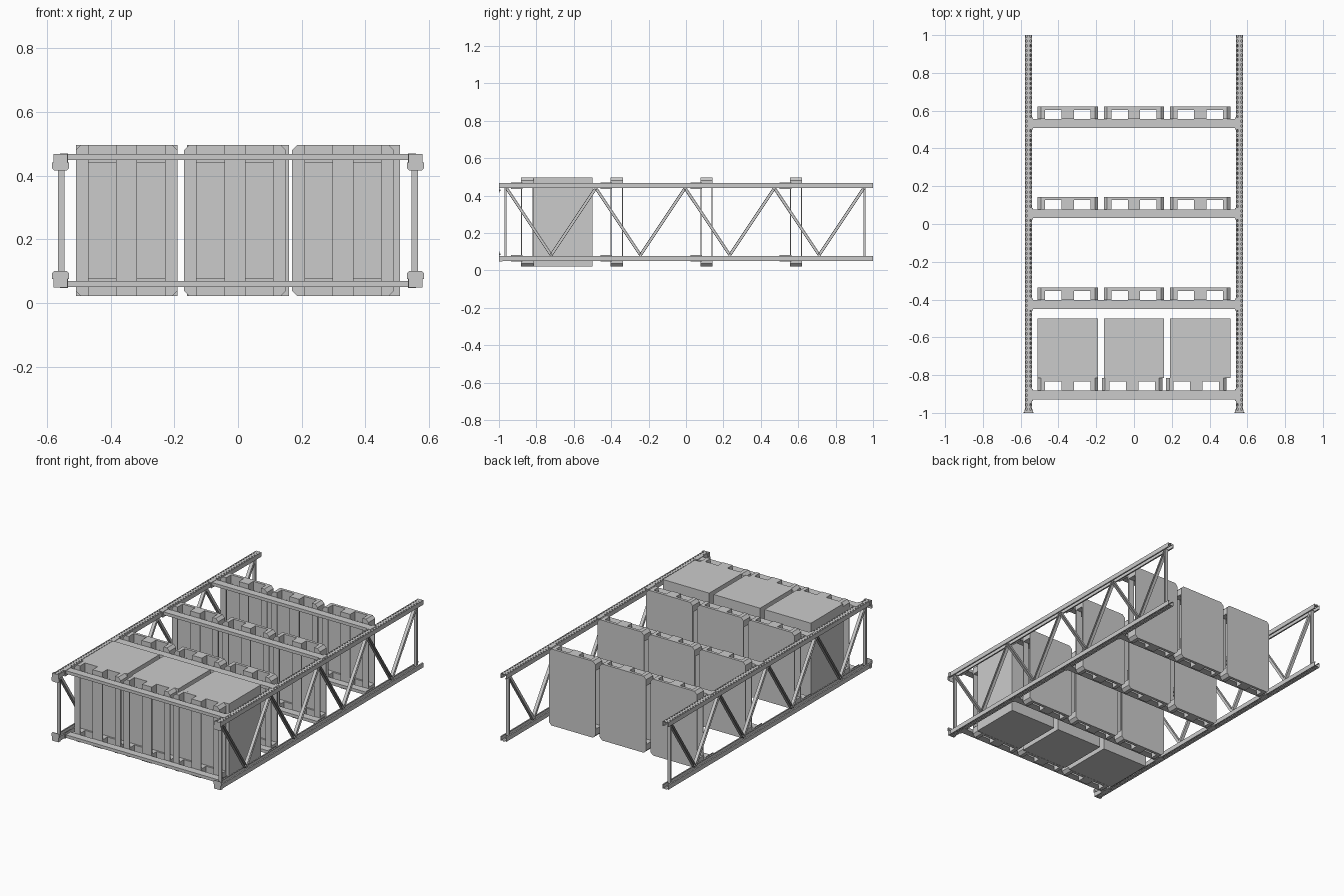
import bpy, bmesh, math
from mathutils import Vector, Matrix

if "Cube" in bpy.data.objects:
    bpy.data.objects.remove(bpy.data.objects["Cube"])

ZC = 0.2585          # middle of the rack depth
PX = 0.558           # post centre in x
BEAM_TOPS = (-0.882, -0.403, 0.077, 0.555)


def finish(name, bm):
    bmesh.ops.recalc_face_normals(bm, faces=bm.faces)
    me = bpy.data.meshes.new(name)
    bm.to_mesh(me)
    bm.free()
    ob = bpy.data.objects.new(name, me)
    bpy.context.collection.objects.link(ob)
    return ob


def add_box(bm, x0, x1, y0, y1, z0, z1):
    m = Matrix.Translation(((x0 + x1) / 2, (y0 + y1) / 2, (z0 + z1) / 2))
    m = m @ Matrix.Diagonal((abs(x1 - x0), abs(y1 - y0), abs(z1 - z0), 1))
    bmesh.ops.create_cube(bm, size=1, matrix=m)


def add_prism(bm, pts, y0, y1):
    """Extrude an x/z outline along y."""
    f = bm.faces.new([bm.verts.new((x, y0, z)) for x, z in pts])
    r = bmesh.ops.extrude_face_region(bm, geom=[f])
    verts = [v for v in r["geom"] if isinstance(v, bmesh.types.BMVert)]
    bmesh.ops.translate(bm, vec=(0, y1 - y0, 0), verts=verts)


def add_channel(bm, a, b, side, w=0.016, d=0.02, t=0.003):
    """C-channel strut between two (y, z) points in the side frame."""
    a, b = Vector((0, *a)), Vector((0, *b))
    along = (b - a).normalized()
    across = Vector((1, 0, 0)).cross(along)
    prof = [(-w/2, -d/2), (w/2, -d/2), (w/2, d/2), (w/2-t, d/2),
            (w/2-t, -d/2+t), (-w/2+t, -d/2+t), (-w/2+t, d/2), (-w/2, d/2)]
    rings = []
    for p in (a, b):
        rings.append([bm.verts.new(p + across * u + Vector((side * (0.556 + v), 0, 0)))
                      for u, v in prof])
    for i in range(8):
        j = (i + 1) % 8
        bm.faces.new((rings[0][i], rings[0][j], rings[1][j], rings[1][i]))
    bm.faces.new(rings[0])
    bm.faces.new(rings[1])


def post(sx, sz):
    """Folded sheet post with two columns of slots in its outer face."""
    prof = [(-.010, -.026), (-.018, -.026), (-.018, 0), (-.014, 0), (-.008, 0),
            (.008, 0), (.014, 0), (.018, 0), (.018, -.026), (.010, -.026)]
    bm = bmesh.new()
    rows = 160
    grid = [[bm.verts.new((sx * PX + x, -1 + 2 * r / rows, ZC + sz * (0.208 + z)))
             for x, z in prof] for r in range(rows + 1)]
    for r in range(rows):
        for c in range(len(prof) - 1):
            if c in (3, 5) and r % 2:
                continue
            bm.faces.new((grid[r][c], grid[r][c+1], grid[r+1][c+1], grid[r+1][c]))
    ob = finish("upright_post", bm)
    mod = ob.modifiers.new("thickness", "SOLIDIFY")
    mod.thickness = 0.002
    mod.offset = 0


def foot(sx, sz):
    """Foot plate with bolt heads and folded tabs round the post."""
    bm = bmesh.new()
    x = sx * PX
    c = 0.007
    za, zb = ZC + sz * 0.158, ZC + sz * 0.183
    add_prism(bm, [(x-.027, zb), (x-.027, za + sz*c), (x-.027+c, za),
                   (x+.027-c, za), (x+.027, za + sz*c), (x+.027, zb)], -1, -0.996)
    add_box(bm, x-.021, x+.021, -1, -0.996, zb, ZC + sz * 0.21)
    for s in (-1, 1):
        add_box(bm, x + s*.019, x + s*.022, -1, -0.982, zb, ZC + sz * 0.21)
        m = Matrix.Translation((x + s*.018, -0.994, za + sz*.013)) @ Matrix.Rotation(math.pi/2, 4, 'X')
        bmesh.ops.create_cone(bm, cap_ends=True, segments=8, radius1=.004,
                              radius2=.004, depth=.005, matrix=m)
    finish("foot_plate", bm)


# Side frames: posts, feet, zigzag bracing
for sx in (-1, 1):
    for sz in (-1, 1):
        post(sx, sz)
        foot(sx, sz)
    bm = bmesh.new()
    hi, lo = 0.44, 0.082
    for y in (-0.965, 0.955):
        add_channel(bm, (y, 0.07), (y, 0.447), sx, w=0.012)
    ys = [-0.96 + i * 0.2388 for i in range(9)]
    for i in range(8):
        za, zb = (hi, lo) if i % 2 == 0 else (lo, hi)
        add_channel(bm, (ys[i], za), (ys[i+1], zb), sx)
    finish("frame_bracing", bm)

# Load beams with hook-on end connectors
for top in BEAM_TOPS:
    for sz in (-1, 1):
        bm = bmesh.new()
        add_box(bm, -.536, .536, top - .046, top, ZC + sz*.19, ZC + sz*.209)
        finish("load_beam", bm)
        bm = bmesh.new()
        for sx in (-1, 1):
            add_box(bm, sx*.535, sx*.539, top-.054, top+.008, ZC + sz*.176, ZC + sz*.2115)
            add_box(bm, sx*.535, sx*.560, top-.054, top+.008, ZC + sz*.2095, ZC + sz*.2115)
        finish("beam_connectors", bm)


def pallet(xc, y0):
    """Thin deck with end boards, end blocks and three bottom runners."""
    bm = bmesh.new()
    z0, z1, c, h = 0.021, 0.497, 0.017, 0.16
    y1 = y0 + .066
    add_prism(bm, [(xc-h+c, z0), (xc+h-c, z0), (xc+h, z0+c), (xc+h, z1-c),
                   (xc+h-c, z1), (xc-h+c, z1), (xc-h, z1-c), (xc-h, z0+c)], y1-.006, y1)
    for za, zb, s in ((z0, .077, 1), (z1, .44, -1)):
        # board under each deck end
        add_prism(bm, [(xc-h+c, za), (xc+h-c, za), (xc+h, za+s*c), (xc+h, zb),
                       (xc-h, zb), (xc-h, za+s*c)], y1-.017, y1-.006)
        # blocks
        add_box(bm, xc-.033, xc+.033, y0+.006, y1-.017, za, zb)
        for k in (-1, 1):
            add_prism(bm, [(xc+k*.12, za), (xc+k*(h-c), za), (xc+k*h, za+s*c),
                           (xc+k*h, zb), (xc+k*.12, zb)], y0+.006, y1-.017)
    # runners
    add_box(bm, xc-.033, xc+.033, y0, y0+.006, z0, z1)
    for k in (-1, 1):
        add_prism(bm, [(xc+k*.12, z0), (xc+k*(h-c), z0), (xc+k*h, z0+c),
                       (xc+k*h, z1-c), (xc+k*(h-c), z1), (xc+k*.12, z1)], y0, y0+.006)
    finish("pallet", bm)


# Pallets on every level, boxed loads on the lowest
for level, top in enumerate(BEAM_TOPS):
    for i, xc in enumerate((-0.35, 0, 0.35)):
        pallet(xc - (0.01 * i if level == 0 else 0), top)
        if level == 0:
            bm = bmesh.new()
            add_box(bm, xc-.16, xc+.16, top+.066, -0.5, 0.022, 0.497)
            finish("load_box", bm)
